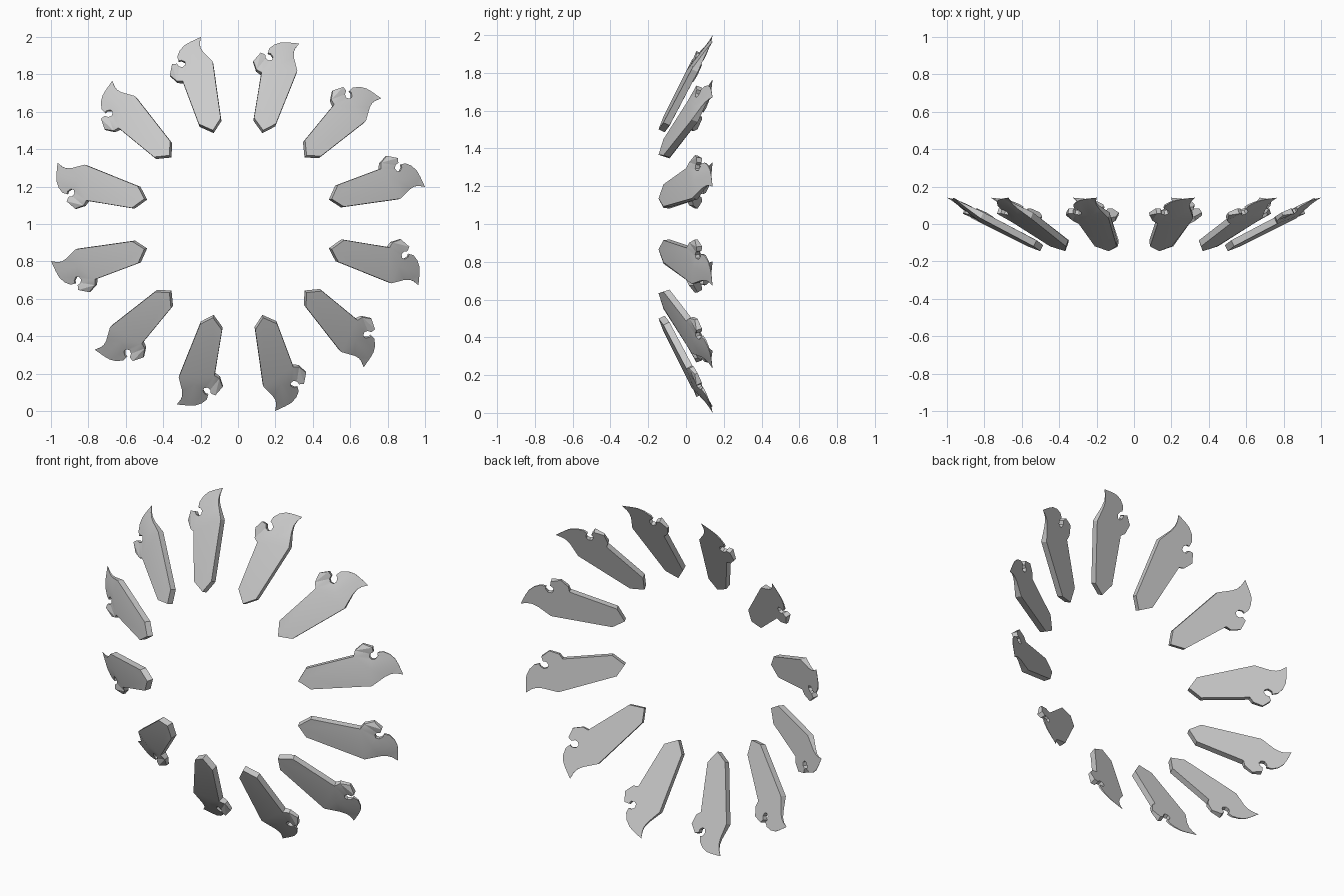
import bpy, bmesh, math
from mathutils import Matrix, Vector

if "Cube" in bpy.data.objects:
    bpy.data.objects.remove(bpy.data.objects["Cube"])

COUNT = 12
THICK = 0.036
SLOPE = 0.494                       # blades lean back as they go outward
CENTRE = Vector((0, 0, 1.0))
tilt = math.atan(SLOPE)
NORMAL = Vector((0, -math.cos(tilt), math.sin(tilt)))

# Blade outline: (radius, sideways, fraction of thickness)
body_left = [(0.555, 0.057, 1), (0.503, 0.0, 1), (0.555, -0.064, 1), (0.80, -0.088, 1)]
head = [
    (0.812, -0.118, 0.7), (0.856, -0.146, 0.45), (0.902, -0.120, 0.9),   # side barb
    (0.900, -0.094, 0.8), (0.883, -0.086, 0.7), (0.876, -0.068, 0.7),    # notch
    (0.884, -0.052, 0.7), (0.902, -0.050, 0.6), (0.917, -0.066, 0.5),
    (0.918, -0.082, 0.4), (0.945, -0.082, 0.25), (0.975, -0.060, 0.15),  # hooked horn
    (0.996, -0.028, 0.1), (1.006, 0.008, 0.05), (1.017, 0.067, 0.0),
    (0.985, 0.053, 0.15), (0.960, 0.050, 0.3), (0.930, 0.058, 0.5),
]
shoulder = [(0.858, 0.094, 1)]
outline = body_left + head + shoulder
PEAK = (0.872, 0.0, 1.0)            # point where the flat body meets the head


def place(u, v, h):
    base = Vector((v, -0.113 + (u - 0.503) * SLOPE, u))
    return base + NORMAL * (THICK * h)


def blade_mesh():
    bm = bmesh.new()
    back = [bm.verts.new(place(u, v, 0)) for u, v, h in outline]
    front = [bm.verts.new(place(u, v, h)) if h > 0 else back[i]
             for i, (u, v, h) in enumerate(outline)]
    peak = bm.verts.new(place(*PEAK))
    n = len(outline)
    # flat back
    bm.faces.new(back)
    # rim
    for i in range(n):
        j = (i + 1) % n
        loop = []
        for vert in (back[i], front[i], front[j], back[j]):
            if vert not in loop:
                loop.append(vert)
        bm.faces.new(loop)
    # flat front of the body, then the tapering head
    nb = len(body_left)
    bm.faces.new(front[:nb] + [peak, front[-1]])
    head_face = bm.faces.new([peak] + front[nb - 1:])
    bmesh.ops.triangulate(bm, faces=[head_face], ngon_method='BEAUTY')
    bmesh.ops.recalc_face_normals(bm, faces=bm.faces[:])
    mesh = bpy.data.meshes.new("blade")
    bm.to_mesh(mesh)
    bm.free()
    return mesh


# Ring of identical blades
mesh = blade_mesh()
for k in range(COUNT):
    ob = bpy.data.objects.new(f"blade_{k + 1:02d}", mesh)
    angle = math.radians(15 + k * 360 / COUNT)
    ob.matrix_world = Matrix.Translation(CENTRE) @ Matrix.Rotation(angle, 4, 'Y')
    bpy.context.collection.objects.link(ob)

# Soft shading on the curved horn, hard edges elsewhere
first = bpy.data.objects["blade_01"]
bpy.context.view_layer.objects.active = first
first.select_set(True)
mesh.polygons.foreach_set("use_smooth", [True] * len(mesh.polygons))
mesh.set_sharp_from_angle(angle=math.radians(25))
